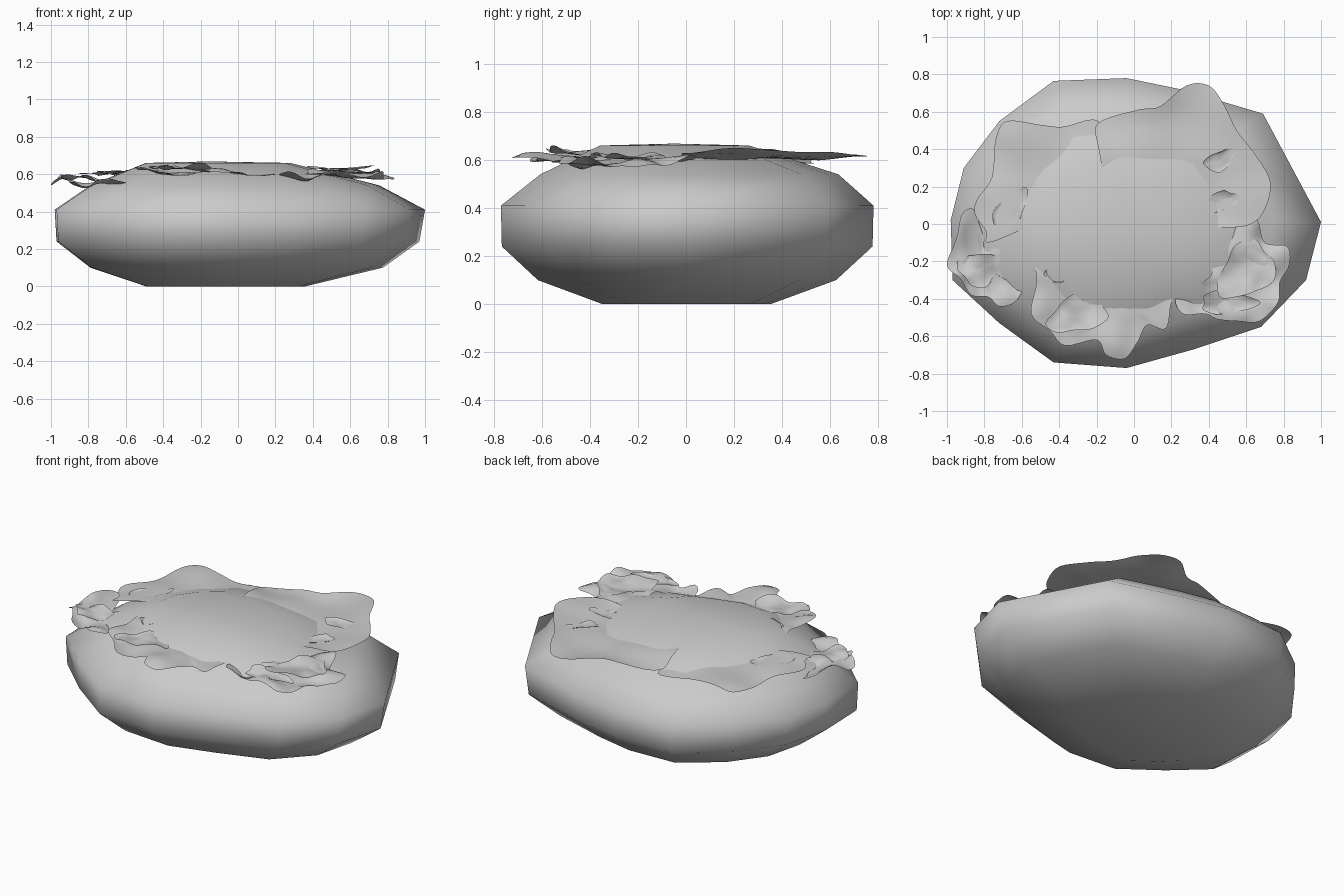
import bpy, bmesh, math
from mathutils import Vector, noise

cube = bpy.data.objects.get("Cube")
if cube:
    bpy.data.objects.remove(cube, do_unlink=True)


def material(name, value):
    mat = bpy.data.materials.new(name)
    mat.use_nodes = True
    colour = (value, value, value, 1)
    mat.diffuse_color = colour
    mat.node_tree.nodes["Principled BSDF"].inputs["Base Color"].default_value = colour
    return mat


GREY = material("stone grey", 0.6)


def finish(name, bm):
    mesh = bpy.data.meshes.new(name)
    bm.to_mesh(mesh)
    bm.free()
    mesh.materials.append(GREY)
    mesh.shade_smooth()
    obj = bpy.data.objects.new(name, mesh)
    bpy.context.collection.objects.link(obj)
    return obj


def bridge(bm, low, high):
    n = len(low)
    for i in range(n):
        j = (i + 1) % n
        bm.faces.new((low[i], low[j], high[j], high[i]))


# Stone: one irregular outline, scaled into stacked rings
OUTLINE = [(1, .01), (.69, .59), (.25, .72), (-.04, .78), (-.43, .765), (-.72, .55),
           (-.91, .3), (-.98, .02), (-.97, -.3), (-.72, -.53), (-.43, -.74),
           (-.04, -.77), (.32, -.67), (.68, -.55), (.92, -.3)]
# height, centre x, centre y, scale x, scale y
RINGS = [(0, -.07, 0, .43, .45), (.1, -.015, 0, .79, .8), (.24, -.01, 0, .98, .995),
         (.41, 0, 0, 1, 1), (.54, -.025, .01, .78, .8), (.66, -.11, -.05, .39, .4)]
bm = bmesh.new()
rings = [[bm.verts.new((cx + x * sx, cy + y * sy, z)) for x, y in OUTLINE]
         for z, cx, cy, sx, sy in RINGS]
for low, high in zip(rings, rings[1:]):
    bridge(bm, low, high)
bm.faces.new(rings[0][::-1])
crown = bm.verts.new((-.15, -.05, .668))
for i, v in enumerate(rings[-1]):
    bm.faces.new((v, rings[-1][(i + 1) % len(OUTLINE)], crown))
finish("stone", bm)


def smooth_loop(points, steps=5):
    """Rounded closed curve through the points."""
    n, out = len(points), []
    p = [Vector(q) for q in points]
    for i in range(n):
        a, b, c, d = p[i - 1], p[i], p[(i + 1) % n], p[(i + 2) % n]
        for s in range(steps):
            t = s / steps
            out.append(.5 * (2 * b + (c - a) * t + (2 * a - 5 * b + 4 * c - d) * t * t
                             + (3 * b - a - 3 * c + d) * t ** 3))
    return out


def lichen(name, centre, points, height, ruffle, frequency, lift=0.0):
    """Thin wavy sheet that ripples more towards its rim."""
    bm = bmesh.new()
    rim, c = smooth_loop(points), Vector(centre)
    layers = 9

    def vert(p, t):
        wave = noise.noise(Vector((p.x * frequency, p.y * frequency, height * 9)))
        return bm.verts.new((p.x, p.y, height + wave * ruffle * (.4 + .6 * t) + lift * t ** 4))

    loops = [[vert(c.lerp(p, k / layers), k / layers) for p in rim]
             for k in range(1, layers + 1)]
    for inner, outer in zip(loops, loops[1:]):
        bridge(bm, outer, inner)
    hub = vert(c, 0)
    for i, v in enumerate(loops[0]):
        bm.faces.new((hub, v, loops[0][(i + 1) % len(rim)]))
    bmesh.ops.recalc_face_normals(bm, faces=bm.faces)
    if sum(f.normal.z for f in bm.faces) < 0:
        bmesh.ops.reverse_faces(bm, faces=bm.faces)
    return finish(name, bm)


# Broad sheets round the crown
lichen("back_lichen", (.2, .2),
       [(-.19, .41), (-.19, .54), (.02, .61), (.14, .63), (.28, .74), (.4, .74), (.48, .64),
        (.55, .5), (.65, .37), (.73, .22), (.69, .06), (.6, -.01), (.45, -.02), (.2, -.05),
        (-.1, .1)], .61, .04, 3.5, .015)
lichen("left_lichen", (-.45, .22),
       [(-.18, .33), (-.19, .55), (-.38, .52), (-.5, .53), (-.68, .55), (-.74, .45), (-.76, .25),
        (-.84, .13), (-.85, .05), (-.79, -.04), (-.78, -.1), (-.6, -.03), (-.45, .05),
        (-.25, .15)], .605, .035, 4)

# Ruffled patches along the front
lichen("front_lichen", (-.15, -.35),
       [(-.54, -.11), (-.52, -.3), (-.55, -.48), (-.45, -.57), (-.37, -.65), (-.2, -.62),
        (-.15, -.7), (-.05, -.72), (.02, -.63), (.07, -.54), (.17, -.56), (.2, -.42),
        (.25, -.26), (.2, -.13), (-.1, -.15), (-.35, -.2)], .615, .05, 6)
lichen("right_lichen", (.52, -.3),
       [(.23, -.38), (.26, -.48), (.38, -.48), (.45, -.51), (.56, -.52), (.67, -.52), (.77, -.42),
        (.78, -.31), (.83, -.22), (.82, -.12), (.7, -.1), (.66, .02), (.58, .03), (.5, -.09),
        (.4, -.17), (.41, -.28)], .592, .055, 7)
lichen("outer_left_lichen", (-.82, -.22),
       [(-1, -.22), (-.95, -.08), (-.92, .05), (-.86, .08), (-.82, -.02), (-.78, -.12),
        (-.7, -.14), (-.66, -.22), (-.67, -.32), (-.6, -.35), (-.64, -.42), (-.72, -.44),
        (-.78, -.39), (-.87, -.38), (-.93, -.29)], .557, .05, 8)


# Small curled lobes lying on the larger patches
def lobe(index, x, y, z, long, wide, turn):
    points = []
    for i in range(10):
        a = i * math.tau / 10
        r = 1 + .18 * math.sin(3 * a + index)
        u, v = long * r * math.cos(a), wide * r * math.sin(a)
        points.append((x + u * math.cos(turn) - v * math.sin(turn),
                       y + u * math.sin(turn) + v * math.cos(turn)))
    lichen(f"lichen_lobe_{index}", (x, y), points, z, .035, 9, .008)


LOBES = [(-.37, -.24, .632, .12, .05, .5), (-.66, .07, .612, .13, .07, 1),
         (.47, .12, .615, .09, .05, .4), (-.3, -.48, .63, .16, .1, .3),
         (.6, -.25, .612, .17, .13, .8), (-.83, -.24, .572, .11, .09, 0),
         (.46, .34, .62, .09, .05, .5), (.5, -.42, .605, .15, .06, 0)]
for n, values in enumerate(LOBES, 1):
    lobe(n, *values)
